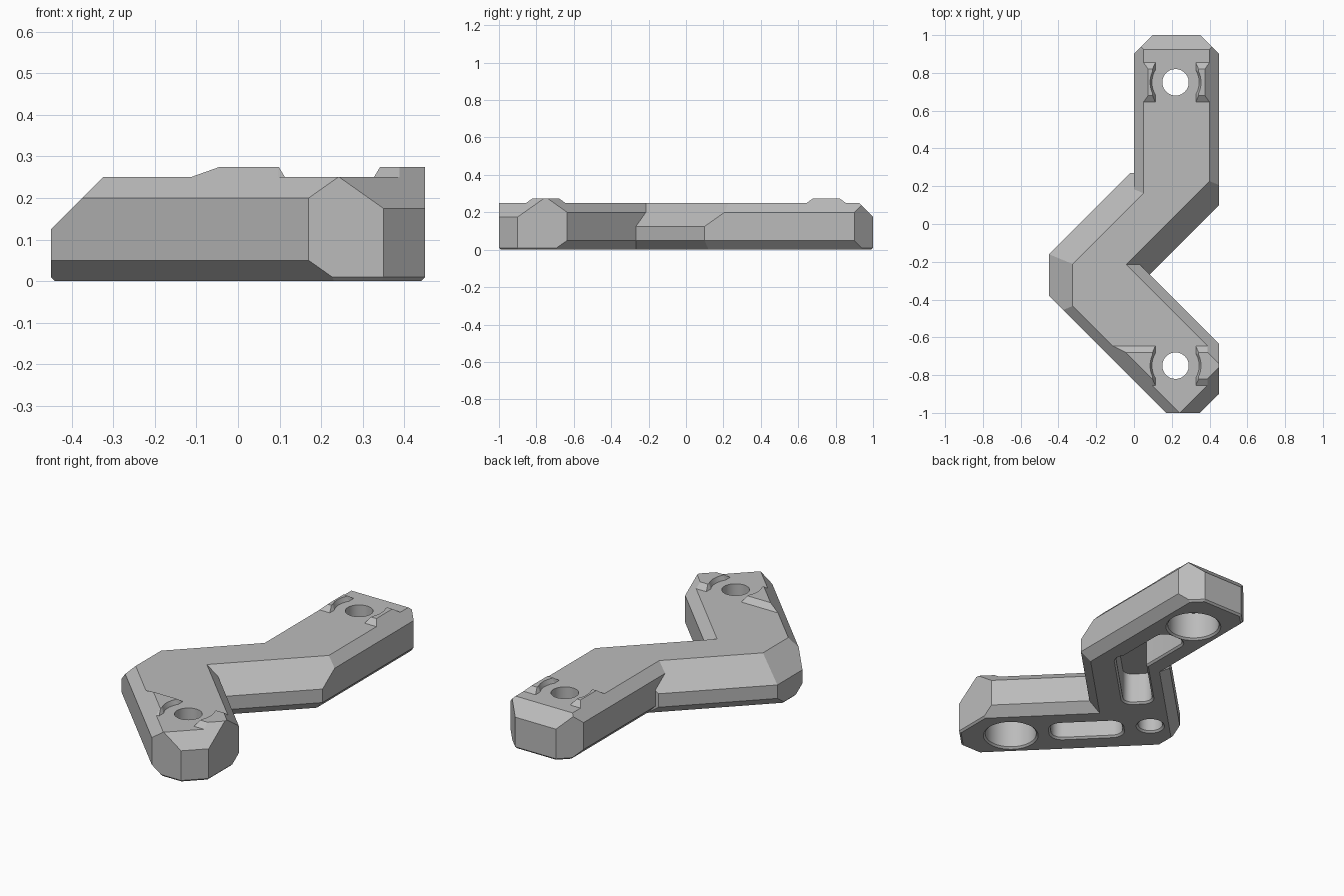
import bpy, bmesh, math
from mathutils import Vector

if "Cube" in bpy.data.objects:
    bpy.data.objects.remove(bpy.data.objects["Cube"], do_unlink=True)

grey = bpy.data.materials.new("plain grey")
grey.use_nodes = True
COLOUR = (0.5, 0.5, 0.5, 1)
grey.diffuse_color = COLOUR
grey.node_tree.nodes["Principled BSDF"].inputs["Base Color"].default_value = COLOUR

TOP, RAISED = 0.25, 0.275


def finish(bm, name):
    bmesh.ops.recalc_face_normals(bm, faces=bm.faces[:])
    mesh = bpy.data.meshes.new(name)
    bm.to_mesh(mesh)
    bm.free()
    mesh.materials.append(grey)
    ob = bpy.data.objects.new(name, mesh)
    bpy.context.collection.objects.link(ob)
    return ob


def side(nx, ny, reach, top=0, bottom=0):
    """Wall nx*x + ny*y <= reach, with 45 degree chamfers above and below."""
    n = Vector((nx, ny, 0))
    reach /= n.length
    n.normalize()
    up = Vector((0, 0, 1))
    planes = [(n, reach)]
    if top:
        planes.append((n + up, reach + TOP - top))
    if bottom:
        planes.append((n - up, reach - bottom))
    return planes


def solid(name, planes, low=0, high=TOP):
    """Convex block trimmed by half-spaces."""
    bm = bmesh.new()
    bmesh.ops.create_cube(bm, size=4)
    up = Vector((0, 0, 1))
    for n, d in planes + [(up, high), (-up, -low)]:
        cut = bmesh.ops.bisect_plane(
            bm, geom=bm.verts[:] + bm.edges[:] + bm.faces[:], dist=1e-5,
            plane_co=n * (d / n.length_squared), plane_no=n, clear_outer=True)
        edges = [e for e in cut["geom_cut"]
                 if isinstance(e, bmesh.types.BMEdge) and e.is_boundary]
        if edges:
            bmesh.ops.edgeloop_fill(bm, edges=edges)
    return finish(bm, name)


def pocket(x, y, length, width, radius, angle, layers, steps=12):
    """Rounded slot or round hole; layers are (height, outward growth)."""
    bm = bmesh.new()
    rings = []
    for z, grow in layers:
        ring = []
        for k, (sx, sy) in enumerate([(1, 1), (-1, 1), (-1, -1), (1, -1)]):
            for i in range(steps):
                a = math.pi / 2 * (k + (i + 0.5) / steps)
                px = sx * (length / 2 - radius) + (radius + grow) * math.cos(a)
                py = sy * (width / 2 - radius) + (radius + grow) * math.sin(a)
                c, s = math.cos(angle), math.sin(angle)
                ring.append(bm.verts.new((x + px * c - py * s, y + px * s + py * c, z)))
        rings.append(ring)
    for a, b in zip(rings, rings[1:]):
        for i in range(len(a)):
            j = (i + 1) % len(a)
            bm.faces.new((a[i], a[j], b[j], b[i]))
    bm.faces.new(rings[0])
    bm.faces.new(rings[-1])
    return finish(bm, "cutter")


def combine(ob, other, operation):
    mod = ob.modifiers.new("join", "BOOLEAN")
    mod.operation, mod.solver, mod.object = operation, "EXACT", other
    bpy.context.view_layer.objects.active = ob
    bpy.ops.object.modifier_apply(modifier=mod.name)
    bpy.data.objects.remove(other, do_unlink=True)


# Walls shared by the three arms
right_wall = side(1, 0, 0.45, 0.05, 0.05)
tip = side(-1, 0, 0.45, 0.125, 0.01)
mid_back = side(-1, 1, 0.29, 0.125, 0.05)
mid_front = side(1, -1, 0.35, 0.125, 0.05)
outer = side(-1, -1, 0.83, 0.05, 0.05)

back_walls = (side(-1, 0, 0, 0.05, 0.05) + right_wall + side(0, 1, 1, 0.075, 0.01)
              + side(1, 1, 1.35, 0, 0.01) + side(-1, 1, 0.9, 0, 0.01))
front_walls = (outer + side(1, 1, -0.185, 0.05, 0.05) + side(1, -1, 1.35, 0.075, 0.01)
               + side(1, 0, 0.45, 0, 0.01) + side(0, -1, 1, 0, 0.01) + tip + mid_back)

# Arms
bracket = solid("bracket", front_walls)
combine(bracket, solid("middle_arm", mid_back + mid_front + right_wall + tip + outer
                       + side(0, 1, 0.27)), "UNION")
combine(bracket, solid("back_arm", back_walls + mid_front + side(0, -1, -0.11)), "UNION")

# Raised locating ridges either side of each screw hole
HOLE_X = 0.22
for hole_y, walls in ((0.75, back_walls), (-0.75, front_walls)):
    for s in (-1, 1):
        taper = [(Vector((0, t, 1.4)), t * hole_y + 0.105 + 1.4 * TOP) for t in (-1, 1)]
        inner = [(Vector((-s, 0, 0.6)), -s * HOLE_X - 0.107 + 0.6 * TOP)]
        ridge = solid("ridge", walls + taper + inner, TOP - 0.02, RAISED)
        combine(ridge, pocket(HOLE_X, hole_y, 0.25, 0.25, 0.125, 0,
                              [(TOP, 0), (RAISED + 0.01, 0.014)]), "DIFFERENCE")
        combine(bracket, ridge, "UNION")

# Screw holes with counterbores
RIM = [(-0.01, 0.02), (0.01, 0)]
for hole_y in (0.75, -0.75):
    combine(bracket, pocket(HOLE_X, hole_y, 0.27, 0.27, 0.135, 0, RIM + [(0.16, 0)]), "DIFFERENCE")
    combine(bracket, pocket(HOLE_X, hole_y, 0.14, 0.14, 0.07, 0, [(0.1, 0), (0.4, 0)]), "DIFFERENCE")

# Underside pockets: front slot, elbow hole, middle slot, back slot
Q = math.pi / 4
for x, y, length, width, radius, angle in (
        (-0.05, -0.45, 0.38, 0.16, 0.06, -Q),
        (-0.28, -0.2, 0.13, 0.13, 0.065, 0),
        (0.1, 0.12, 0.5, 0.155, 0.05, Q),
        (0.22, 0.41, 0.37, 0.155, 0.05, 2 * Q)):
    combine(bracket, pocket(x, y, length, width, radius, angle, RIM + [(0.18, 0)]), "DIFFERENCE")

# One material, crisp edges with smooth hole walls
bracket.data.materials.clear()
bracket.data.materials.append(grey)
for face in bracket.data.polygons:
    face.material_index = 0
bpy.ops.object.select_all(action="DESELECT")
bracket.select_set(True)
bpy.context.view_layer.objects.active = bracket
bpy.ops.object.shade_smooth_by_angle(angle=math.radians(25))
